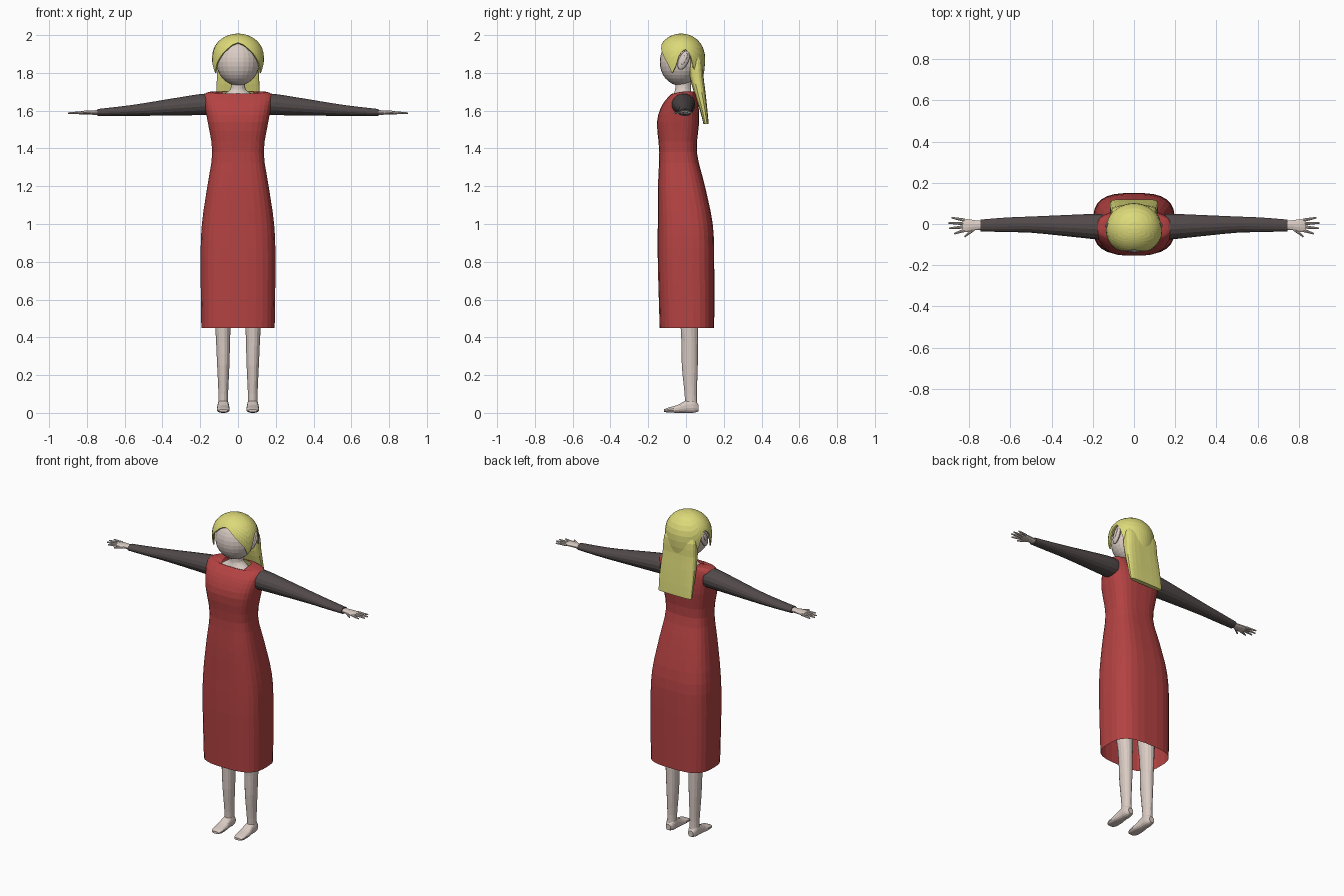
import bpy, bmesh
from math import sin, cos, pi, sqrt, radians, copysign
from mathutils import Vector, Matrix

if "Cube" in bpy.data.objects:
    bpy.data.objects.remove(bpy.data.objects["Cube"])


def material(name, rgb):
    m = bpy.data.materials.new(name)
    m.use_nodes = True
    m.diffuse_color = (*rgb, 1)
    bsdf = next(n for n in m.node_tree.nodes if n.type == 'BSDF_PRINCIPLED')
    bsdf.inputs["Base Color"].default_value = (*rgb, 1)
    return m


SKIN = material("pale skin", (0.70, 0.60, 0.55))
RED = material("red cloth", (0.46, 0.055, 0.055))
DARK = material("dark grey cloth", (0.085, 0.068, 0.068))
BLOND = material("blond hair", (0.72, 0.70, 0.19))


def finish(name, bm, mat, mirror=False):
    bmesh.ops.recalc_face_normals(bm, faces=bm.faces)
    mesh = bpy.data.meshes.new(name)
    bm.to_mesh(mesh)
    bm.free()
    mesh.materials.append(mat)
    ob = bpy.data.objects.new(name, mesh)
    bpy.context.collection.objects.link(ob)
    if mirror:
        ob.modifiers.new("Mirror", 'MIRROR')
    return ob


def smooth_rows(rows, steps):
    """Catmull-Rom interpolation between rows of numbers."""
    rows = [Vector(r) for r in rows]
    out = []
    for i in range(len(rows) - 1):
        a, b, c, d = rows[max(i - 1, 0)], rows[i], rows[i + 1], rows[min(i + 2, len(rows) - 1)]
        for s in range(steps):
            t = s / steps
            out.append(b + (c - a) * (t / 2) + (a * 2 - b * 5 + c * 4 - d) * (t * t / 2)
                       + (b * 3 - a - c * 3 + d) * (t ** 3 / 2))
    return out + [rows[-1]]


def skin_rings(bm, rings, caps):
    loops = [[bm.verts.new(p) for p in ring] for ring in rings]
    for a, b in zip(loops, loops[1:]):
        for i in range(len(a)):
            j = (i + 1) % len(a)
            bm.faces.new((a[i], a[j], b[j], b[i]))
    if caps:
        bm.faces.new(loops[0])
        bm.faces.new(loops[-1])


def loft(bm, axis, rows, sides=16, power=2, steps=3, caps=True):
    """Rows: position on axis, then centre and radius on each other axis, then front dip."""
    rings = []
    for pos, ca, ra, cb, rb, *dip in smooth_rows(rows, steps):
        ring = []
        for k in range(sides):
            t = 2 * pi * (k + 0.5) / sides
            c, s = cos(t), sin(t)
            u = ca + ra * copysign(abs(c) ** (2 / power), c)
            v = cb + rb * copysign(abs(s) ** (2 / power), s)
            p = {'X': (pos, u, v), 'Y': (u, pos, v), 'Z': (u, v, pos)}[axis]
            ring.append(Vector(p) + Vector((0, 0, dip[0] * min(s, 0) if dip else 0)))
        rings.append(ring)
    skin_rings(bm, rings, caps)


def ellipsoid(bm, centre, radii, tilt=0, u=24, v=16):
    m = Matrix.Translation(centre) @ Matrix.Rotation(tilt, 4, 'X') @ Matrix.Diagonal((*radii, 1))
    bmesh.ops.create_uvsphere(bm, u_segments=u, v_segments=v, radius=1, matrix=m)


# Dress, open at the hem and the neckline
bm = bmesh.new()
loft(bm, 'Z', [
    (0.45, 0, 0.195, 0.005, 0.145, 0), (0.80, 0, 0.199, 0, 0.150, 0),
    (1.00, 0, 0.192, -0.004, 0.146, 0), (1.20, 0, 0.163, -0.024, 0.125, 0),
    (1.38, 0, 0.137, -0.042, 0.100, 0), (1.54, 0, 0.161, -0.042, 0.112, 0),
    (1.63, 0, 0.178, -0.030, 0.096, 0), (1.68, 0, 0.182, -0.016, 0.070, 0),
    (1.70, 0, 0.150, -0.012, 0.058, 0.01), (1.70, 0, 0.085, -0.015, 0.054, 0.03)],
    sides=28, power=3, steps=3, caps=False)
finish("dress", bm, RED)

# Sleeves
bm = bmesh.new()
loft(bm, 'X', [
    (0.15, -0.014, 0.062, 1.633, 0.058), (0.20, -0.012, 0.062, 1.632, 0.057),
    (0.32, -0.008, 0.053, 1.622, 0.048), (0.50, -0.003, 0.040, 1.606, 0.034),
    (0.62, -0.004, 0.036, 1.597, 0.026), (0.745, -0.007, 0.029, 1.590, 0.019)])
finish("sleeves", bm, DARK, mirror=True)

# Hands: flat palm with splayed fingers and thumb
bm = bmesh.new()
loft(bm, 'X', [
    (0.73, -0.007, 0.022, 1.59, 0.014), (0.77, -0.006, 0.025, 1.59, 0.012),
    (0.81, -0.008, 0.033, 1.59, 0.011), (0.832, -0.008, 0.027, 1.589, 0.007)], sides=12, steps=2)
for base, tip in [((0.820, 0.018), (0.885, 0.031)), ((0.825, 0.002), (0.900, 0.005)),
                  ((0.825, -0.014), (0.897, -0.021)), ((0.820, -0.030), (0.872, -0.047)),
                  ((0.775, -0.024), (0.822, -0.062))]:
    a, b = Vector((*base, 1.589)), Vector((*tip, 1.587))
    m = Matrix.Translation((a + b) / 2) @ (b - a).to_track_quat('Z', 'Y').to_matrix().to_4x4()
    bmesh.ops.create_cone(bm, cap_ends=True, segments=8, radius1=0.0085, radius2=0.004,
                          depth=(b - a).length, matrix=m)
finish("hands", bm, SKIN, mirror=True)

# Legs, reaching up inside the dress
bm = bmesh.new()
loft(bm, 'Z', [
    (0.03, 0.078, 0.028, 0.028, 0.034), (0.10, 0.078, 0.026, 0.025, 0.033),
    (0.25, 0.078, 0.033, 0.020, 0.043), (0.45, 0.080, 0.041, 0.018, 0.047),
    (0.70, 0.085, 0.058, 0.000, 0.065), (1.00, 0.082, 0.072, -0.010, 0.080)])
finish("legs", bm, SKIN, mirror=True)

# Feet
bm = bmesh.new()
loft(bm, 'Y', [
    (-0.116, 0.078, 0.022, 0.012, 0.007), (-0.095, 0.078, 0.033, 0.015, 0.013),
    (-0.045, 0.078, 0.034, 0.021, 0.021), (0.00, 0.078, 0.030, 0.033, 0.033),
    (0.04, 0.078, 0.029, 0.036, 0.036), (0.066, 0.078, 0.017, 0.026, 0.018)], power=2.5)
finish("feet", bm, SKIN, mirror=True)

# Neck, spreading under the neckline
bm = bmesh.new()
loft(bm, 'Z', [
    (1.63, 0, 0.125, -0.020, 0.065), (1.675, 0, 0.095, -0.020, 0.052),
    (1.705, 0, 0.050, -0.016, 0.044), (1.73, 0, 0.038, -0.015, 0.042),
    (1.80, 0, 0.038, -0.015, 0.042)])
finish("neck", bm, SKIN)

# Head and ears
bm = bmesh.new()
ellipsoid(bm, (0, -0.032, 1.857), (0.114, 0.107, 0.124))
finish("head", bm, SKIN)
bm = bmesh.new()
ellipsoid(bm, (0.118, -0.012, 1.867), (0.016, 0.026, 0.054), radians(-24), 14, 10)
ellipsoid(bm, (0.127, -0.008, 1.872), (0.011, 0.012, 0.036), radians(-24), 10, 8)
finish("ears", bm, SKIN, mirror=True)

# Hair cap: a shell from the crown down to a hairline that varies around the head
HAIRLINE = [(0, 1.955), (15, 1.945), (35, 1.905), (55, 1.85), (66, 1.80), (76, 1.83),
            (86, 1.90), (100, 1.925), (112, 1.90), (122, 1.82), (140, 1.78), (180, 1.78)]


def hairline(angle):
    for (a, za), (b, zb) in zip(HAIRLINE, HAIRLINE[1:]):
        if angle <= b:
            return za + (zb - za) * (angle - a) / (b - a)


bm = bmesh.new()
SEGMENTS, ROWS, MID = 60, 9, 1.872
rings = []
for r in range(ROWS + 1):
    f = 0.03 + 0.97 * r / ROWS
    ring = []
    for k in range(SEGMENTS):
        angle = 360 * k / SEGMENTS
        z = 2.0 - (2.0 - hairline(min(angle, 360 - angle))) * f * f
        h = (z - MID) / (2.0 - MID)
        rad = sqrt(max(0, 1 - abs(h) ** 2.3)) if h > 0 else 1 - 0.15 * h * h
        ring.append((0.130 * rad * sin(radians(angle)),
                     -0.025 - 0.118 * rad * cos(radians(angle)), z))
    rings.append(ring)
skin_rings(bm, rings, False)
bm.verts.ensure_lookup_table()
bm.faces.new(bm.verts[:SEGMENTS])
cap = finish("hair_cap", bm, BLOND)
shell = cap.modifiers.new("Thickness", 'SOLIDIFY')
shell.thickness = 0.008

# Long hair hanging down the back
bm = bmesh.new()
loft(bm, 'Z', [
    (1.53, 0, 0.114, 0.106, 0.014), (1.60, 0, 0.117, 0.094, 0.020),
    (1.70, 0, 0.116, 0.072, 0.031), (1.78, 0, 0.112, 0.056, 0.037),
    (1.86, 0, 0.108, 0.050, 0.038), (1.92, 0, 0.085, 0.035, 0.030)],
    sides=20, power=3.5, steps=2)
finish("back_hair", bm, BLOND)
